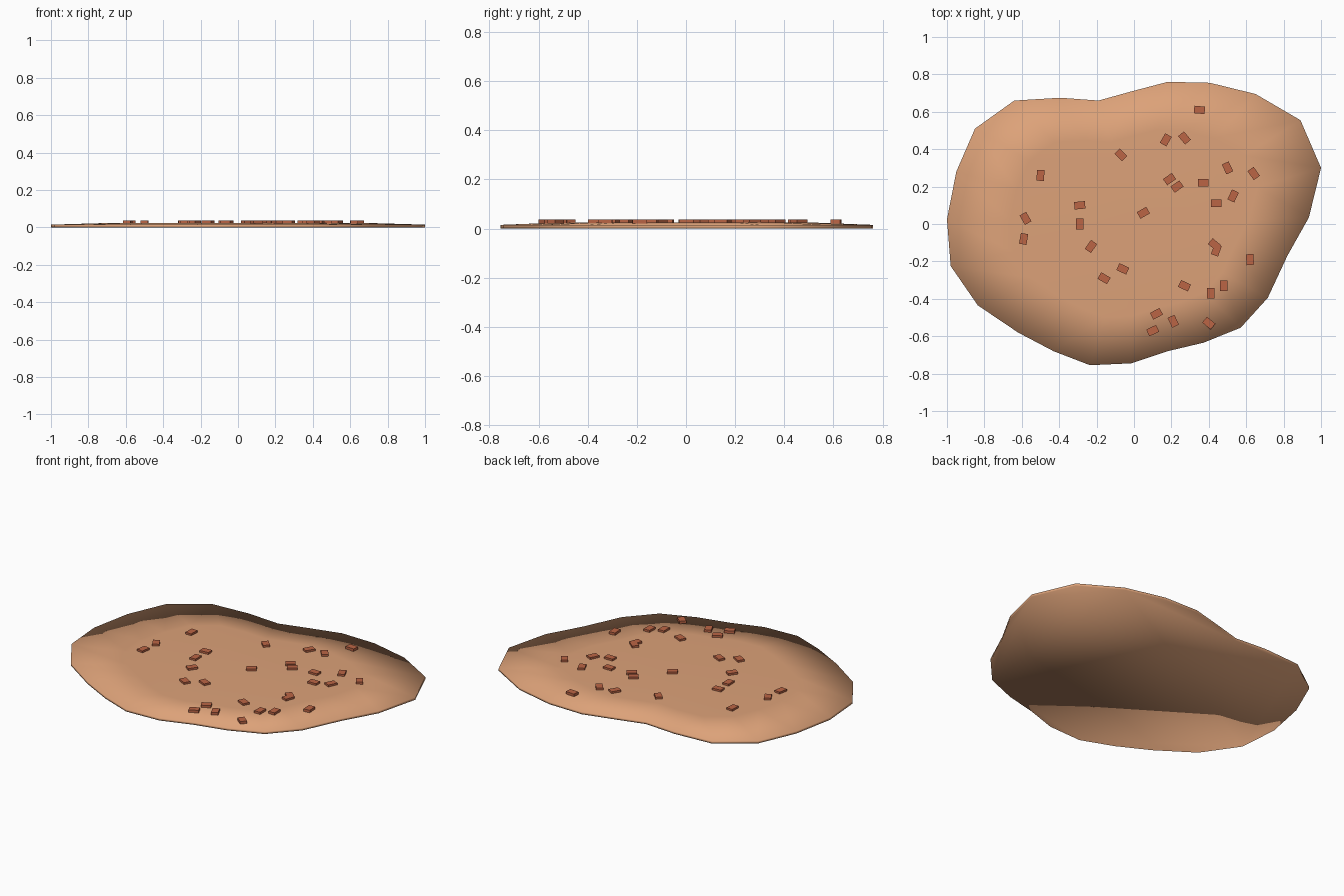
import bpy, bmesh
from math import radians
from mathutils import Matrix

if "Cube" in bpy.data.objects:
    bpy.data.objects.remove(bpy.data.objects["Cube"])


def material(name, rgb):
    m = bpy.data.materials.new(name)
    m.diffuse_color = (*rgb, 1)
    m.use_nodes = True
    m.node_tree.nodes["Principled BSDF"].inputs["Base Color"].default_value = m.diffuse_color
    return m


def finish(bm, name, mat, smooth):
    bmesh.ops.recalc_face_normals(bm, faces=bm.faces)
    for f in bm.faces:
        f.smooth = smooth
    me = bpy.data.meshes.new(name)
    bm.to_mesh(me)
    bm.free()
    me.materials.append(mat)
    ob = bpy.data.objects.new(name, me)
    bpy.context.collection.objects.link(ob)
    return ob


clay = material("clay", (0.72, 0.36, 0.19))
brick = material("brick", (0.50, 0.13, 0.06))

# Irregular ground patch: outline lofted up to a slightly raised plateau
outline = [(1, .30), (.89, .555), (.65, .695), (.405, .755), (.18, .76), (-.01, .71),
           (-.19, .66), (-.395, .675), (-.64, .66), (-.85, .51), (-.95, .28), (-1, .025),
           (-.98, -.225), (-.835, -.435), (-.62, -.58), (-.43, -.68), (-.235, -.755), (-.015, -.745),
           (.18, -.68), (.37, -.635), (.57, -.555), (.715, -.395), (.82, -.17), (.935, .035)]
bm = bmesh.new()
n = len(outline)
rings = [[bm.verts.new((x * s, y * s, z)) for x, y in outline]
         for s, z in ((1, 0), (1, .015), (.66, .025))]
for a, b in zip(rings, rings[1:]):
    for i in range(n):
        j = (i + 1) % n
        bm.faces.new((a[i], a[j], b[j], b[i]))
bm.faces.new(rings[0][::-1])
bm.faces.new(rings[-1])
finish(bm, "ground_patch", clay, True)

# Scattered brick chips: x, y in hundredths, turn in degrees
chips = [(35, 61, -5), (17, 45, 60), (27, 46, -50), (-7, 37, -45), (-50, 26, 87), (19, 24, 35),
         (23, 20, 35), (37, 22, 0), (50, 30, -65), (64, 27, -55), (44, 11, 0), (53, 15, 65),
         (5, 6, 30), (-29, 10, 5), (-29, 0, 92), (-58, 3, -60), (-59, -8, 80), (-23, -12, 55),
         (-6, -24, -25), (-16, -29, -30), (43, -11, -40), (44, -14, 70), (62, -19, 95), (27, -33, -25),
         (41, -37, 90), (48, -33, 90), (12, -48, 28), (10, -57, 25), (21, -52, -65), (40, -53, -40)]
bm = bmesh.new()
for x, y, turn in chips:
    place = (Matrix.Translation((x / 100, y / 100, .029)) @ Matrix.Rotation(radians(turn), 4, 'Z')
             @ Matrix.Diagonal((.058, .04, .016, 1)))
    bmesh.ops.create_cube(bm, size=1, matrix=place)
finish(bm, "brick_chips", brick, False)
